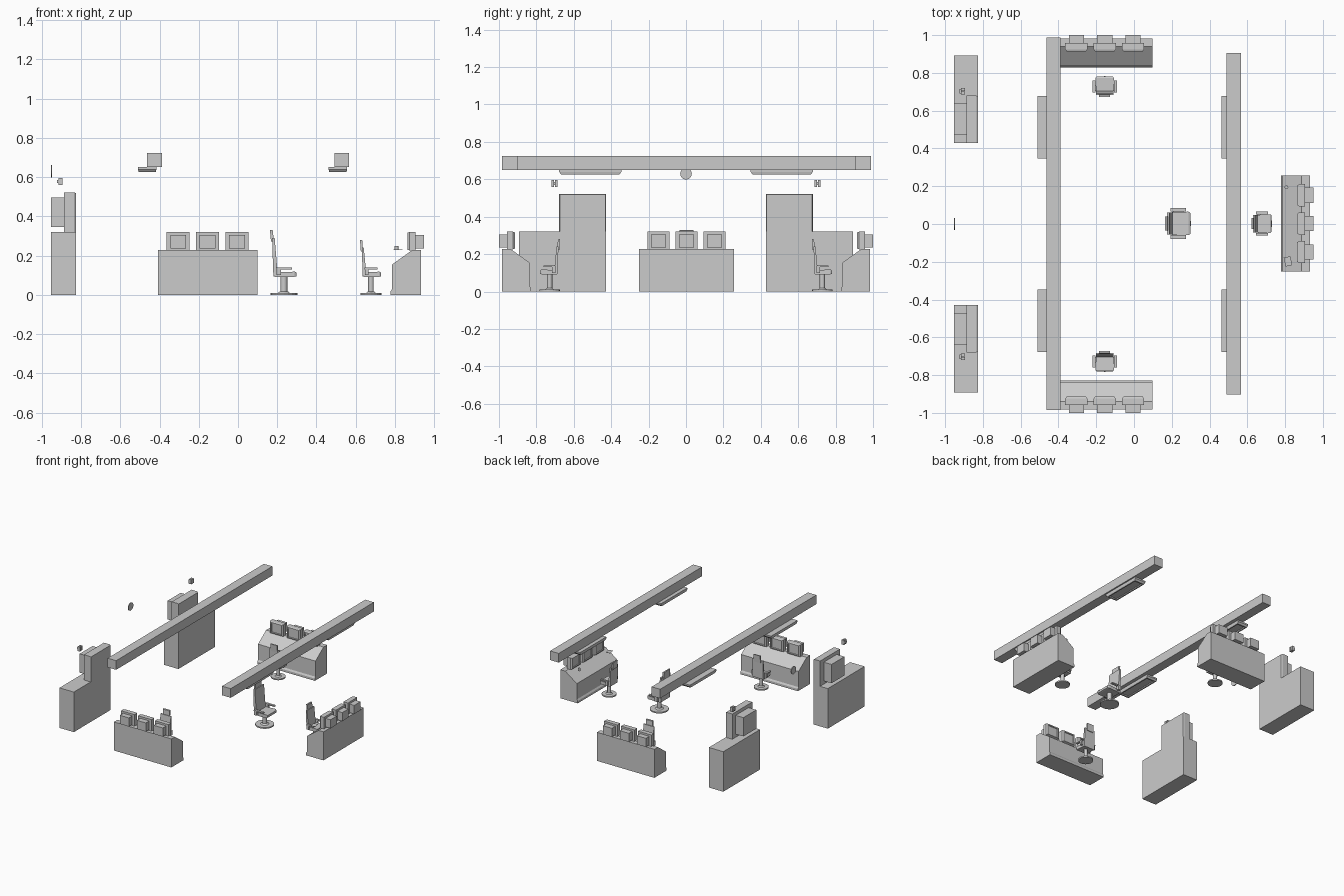
import bpy, bmesh
from math import radians
from mathutils import Matrix, Vector

if "Cube" in bpy.data.objects:
    bpy.data.objects.remove(bpy.data.objects["Cube"])

I = Matrix.Identity(4)


def place(x, y, z=0, deg=0):
    return Matrix.Translation((x, y, z)) @ Matrix.Rotation(radians(deg), 4, 'Z')


def finish(name, bm, M):
    bm.transform(M)
    bmesh.ops.recalc_face_normals(bm, faces=bm.faces)
    me = bpy.data.meshes.new(name)
    bm.to_mesh(me)
    bm.free()
    ob = bpy.data.objects.new(name, me)
    bpy.context.collection.objects.link(ob)
    return ob


def loft(name, rings, M=I):
    """Rectangles (x, y0, y1, z0, z1) joined along x, capped at both ends."""
    bm = bmesh.new()
    loops = [[bm.verts.new(c) for c in ((x, a, c0), (x, b, c0), (x, b, c1), (x, a, c1))]
             for x, a, b, c0, c1 in rings]
    for p, q in zip(loops, loops[1:]):
        for i in range(4):
            j = (i + 1) % 4
            bm.faces.new((p[i], p[j], q[j], q[i]))
    bm.faces.new(loops[0])
    bm.faces.new(loops[-1])
    return finish(name, bm, M)


def box(name, x0, x1, y0, y1, z0, z1, M=I):
    return loft(name, [(x0, y0, y1, z0, z1), (x1, y0, y1, z0, z1)], M)


def prism(name, profile, half, M=I):
    """Extrude an x-z profile across y."""
    bm = bmesh.new()
    f = bm.faces.new([bm.verts.new((x, -half, z)) for x, z in profile])
    r = bmesh.ops.extrude_face_region(bm, geom=[f])
    bmesh.ops.translate(bm, vec=(0, 2 * half, 0),
                        verts=[v for v in r['geom'] if isinstance(v, bmesh.types.BMVert)])
    return finish(name, bm, M)


def cylinder(name, r1, r2, z0, z1, M=I, sides=20):
    bm = bmesh.new()
    bmesh.ops.create_cone(bm, cap_ends=True, segments=sides, radius1=r1, radius2=r2,
                          depth=z1 - z0, matrix=Matrix.Translation((0, 0, (z0 + z1) / 2)))
    ob = finish(name, bm, M)
    for p in ob.data.polygons:
        p.use_smooth = len(p.vertices) == 4
    for e in ob.data.edges:
        a, b = (ob.data.vertices[i].co for i in e.vertices)
        e.use_edge_sharp = (a - b).length < 0.9 * (z1 - z0) or z1 - z0 < 0.02
    return ob


def chair(prefix, M, s, top):
    """Swivel chair facing local +x; s scales the plan, top is the back height."""
    n = prefix + "_chair_"
    cylinder(n + "foot", .054 * s, .054 * s, 0, .010, M)
    cylinder(n + "collar", .024 * s, .015 * s, .010, .018, M)
    cylinder(n + "post", .014 * s, .014 * s, .010, .092, M, 12)
    loft(n + "seat", [(-.038 * s, -.046 * s, .046 * s, .090, .114),
                      (.043 * s, -.049 * s, .049 * s, .092, .118),
                      (.051 * s, -.044 * s, .044 * s, .095, .113)], M)
    h = top - .04
    prism(n + "back", [(-.042 * s, .092), (-.024 * s, .112), (-.028 * s, .150),
                       (-.037 * s, h), (-.047 * s, h), (-.044 * s, .150)], .046 * s, M)
    prism(n + "headrest", [(-.041 * s, h - .018), (-.044 * s, top - .003), (-.047 * s, top),
                           (-.056 * s, top), (-.052 * s, h - .018)], .029 * s, M)
    for k in (-1, 1):
        y0, y1 = sorted((k * .049 * s, k * .064 * s))
        box(n + "armrest", -.032 * s, .032 * s, y0, y1, .130, .139, M)
        box(n + "arm_support", -.030 * s, -.012 * s, y0, y1, .100, .132, M)


def station(prefix, M):
    """Console with three monitors and a chair; local +x points to the operator."""
    prism(prefix + "_desk", [(0, 0), (0, .228), (.044, .228), (.146, .155), (.146, .030),
                             (.154, .018), (.154, 0)], .254, M)
    for v in (-.15, 0, .15):
        loft(prefix + "_monitor", [
            (-.017, v - .04, v + .04, .236, .305), (.026, v - .04, v + .04, .236, .305),
            (.026, v - .059, v + .059, .226, .320), (.058, v - .059, v + .059, .226, .320),
            (.069, v - .051, v + .051, .230, .316), (.069, v - .042, v + .042, .238, .307),
            (.064, v - .040, v + .040, .240, .305)], M)
    chair(prefix, M @ place(.254, 0, 0, 180), 1, .28)


# Three operator stations and the larger central chair
station("front", place(-.155, -.983, 0, 90))
station("rear", place(-.155, .983, 0, -90))
station("right", place(.932, .002, 0, 180))
chair("central", place(.234, .003), 1.27, .33)

# Cup and sheet of paper at the right station
cylinder("cup", .010, .010, .23, .25, place(.807, .195), 12)
box("paper", -.018, .018, -.024, .024, .229, .231, place(.815, -.198, 0, 12))

# Ceiling beams
box("left_beam", -.463, -.388, -.985, .988, .651, .724)
box("right_beam", .491, .567, -.902, .906, .651, .724)

down = Matrix.Rotation(radians(90), 4, 'Y')
for s in (-1, 1):
    # Light panels hung under each beam, with a recessed diffuser
    for side, x in (("left", -.463), ("right", .509)):
        loft(side + "_light_panel", [
            (0, -.166, .166, -.047, .047), (.012, -.166, .166, -.047, .047),
            (.025, -.156, .156, -.044, .044), (.025, -.145, .145, -.034, .034),
            (.018, -.142, .142, -.032, .032)],
            Matrix.Translation((x, s * .512, .651)) @ down)

    # Wall cabinets with a large boxed screen
    F = Matrix.Diagonal((1, s, 1, 1))
    box("cabinet", -.954, -.827, .428, .892, 0, .32, F)
    loft("cabinet_screen", [
        (-.954, .475, .638, .345, .495), (-.886, .475, .638, .345, .495),
        (-.886, .428, .680, .32, .522), (-.836, .428, .680, .32, .522),
        (-.827, .431, .674, .32, .518)], F)

    # Small twin wall lamps above the cabinets
    box("lamp_mount", -.923, -.912, .690, .715, .570, .586, F)
    for y in (.686, .705):
        box("lamp", -.916, -.894, y, y + .015, .560, .595, F)

# Round wall clock
cylinder("clock", .031, .031, -.003, .003, Matrix.Translation((-.95, 0, .63)) @ down, 24)
